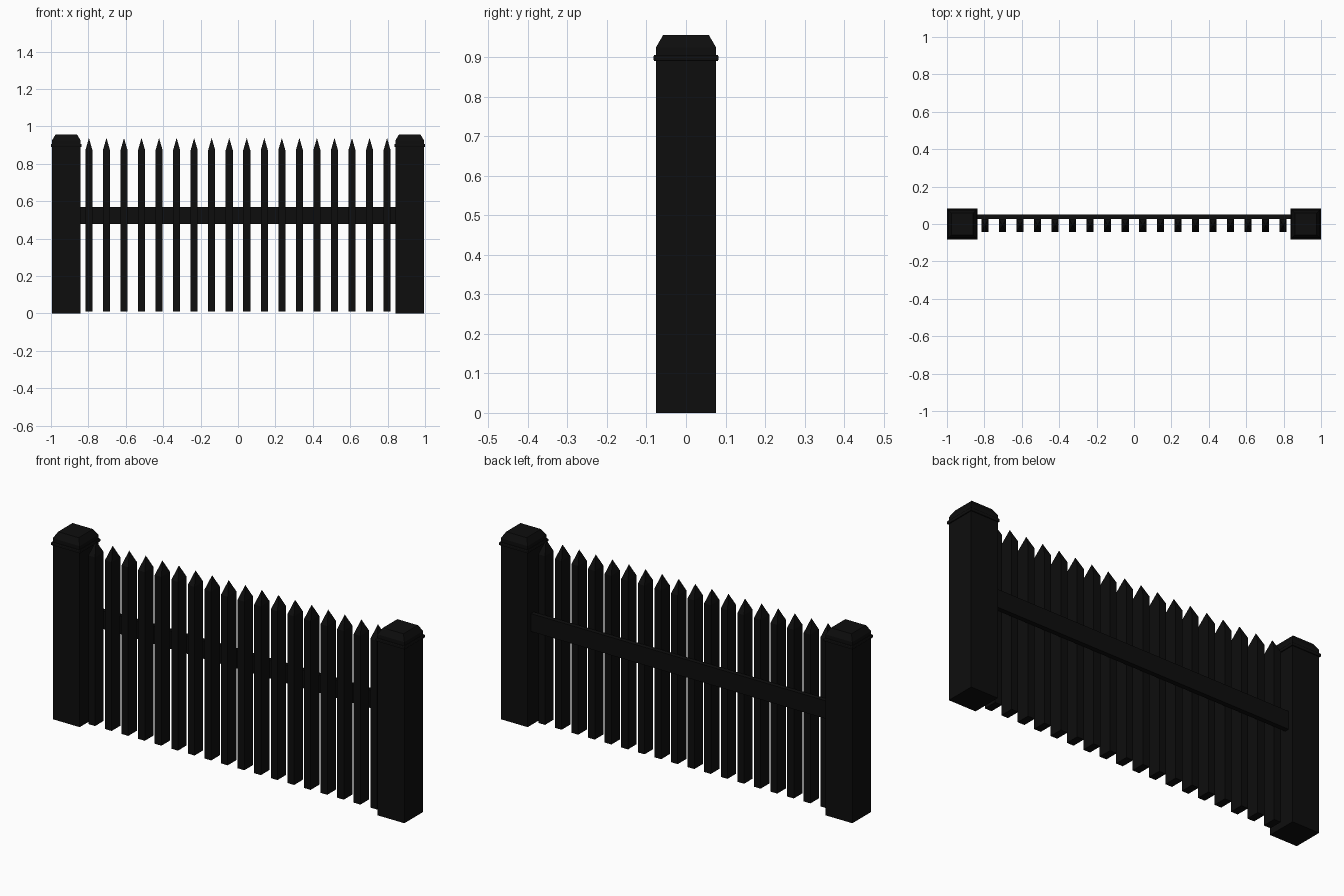
import bpy, bmesh

if "Cube" in bpy.data.objects:
    bpy.data.objects.remove(bpy.data.objects["Cube"])

mat = bpy.data.materials.new("black_paint")
mat.diffuse_color = (0.004, 0.004, 0.004, 1)
mat.use_nodes = True
mat.node_tree.nodes["Principled BSDF"].inputs["Base Color"].default_value = mat.diffuse_color


def stack(name, loc, rings):
    """Closed rectangular column from (half_x, half_y, z) rings; zero size ends in a point."""
    bm = bmesh.new()
    prev = None
    for hx, hy, z in rings:
        if hx == 0:
            tip = bm.verts.new((0, 0, z))
            for i in range(4):
                bm.faces.new((prev[i], prev[(i + 1) % 4], tip))
            prev = None
            break
        ring = [bm.verts.new((sx * hx, sy * hy, z))
                for sx, sy in ((-1, -1), (1, -1), (1, 1), (-1, 1))]
        if prev:
            for i in range(4):
                j = (i + 1) % 4
                bm.faces.new((prev[i], prev[j], ring[j], ring[i]))
        else:
            bm.faces.new(ring[::-1])
        prev = ring
    if prev:
        bm.faces.new(prev)
    bmesh.ops.recalc_face_normals(bm, faces=bm.faces)
    mesh = bpy.data.meshes.new(name)
    bm.to_mesh(mesh)
    bm.free()
    mesh.materials.append(mat)
    obj = bpy.data.objects.new(name, mesh)
    obj.location = loc
    bpy.context.collection.objects.link(obj)
    return obj


# Square end posts with a collar and a chamfered cap
post_profile = [(0.076, 0), (0.076, 0.89), (0.08, 0.89), (0.082, 0.893),
                (0.082, 0.903), (0.08, 0.906), (0.076, 0.906),
                (0.076, 0.925), (0.058, 0.956)]
for side, sx in (("left", -1), ("right", 1)):
    stack(f"{side}_post", (sx * 0.918, 0, 0), [(r, r, z) for r, z in post_profile])

# Evenly spaced pickets with pyramid points
COUNT, REACH = 18, 0.797
for i in range(COUNT):
    x = -REACH + 2 * REACH * i / (COUNT - 1)
    stack(f"picket_{i + 1}", (x, -0.008, 0),
          [(0.019, 0.035, 0.01), (0.019, 0.035, 0.872), (0, 0, 0.938)])

# Single rail behind the pickets
stack("back_rail", (0, 0.038, 0), [(0.85, 0.012, 0.479), (0.85, 0.012, 0.57)])
